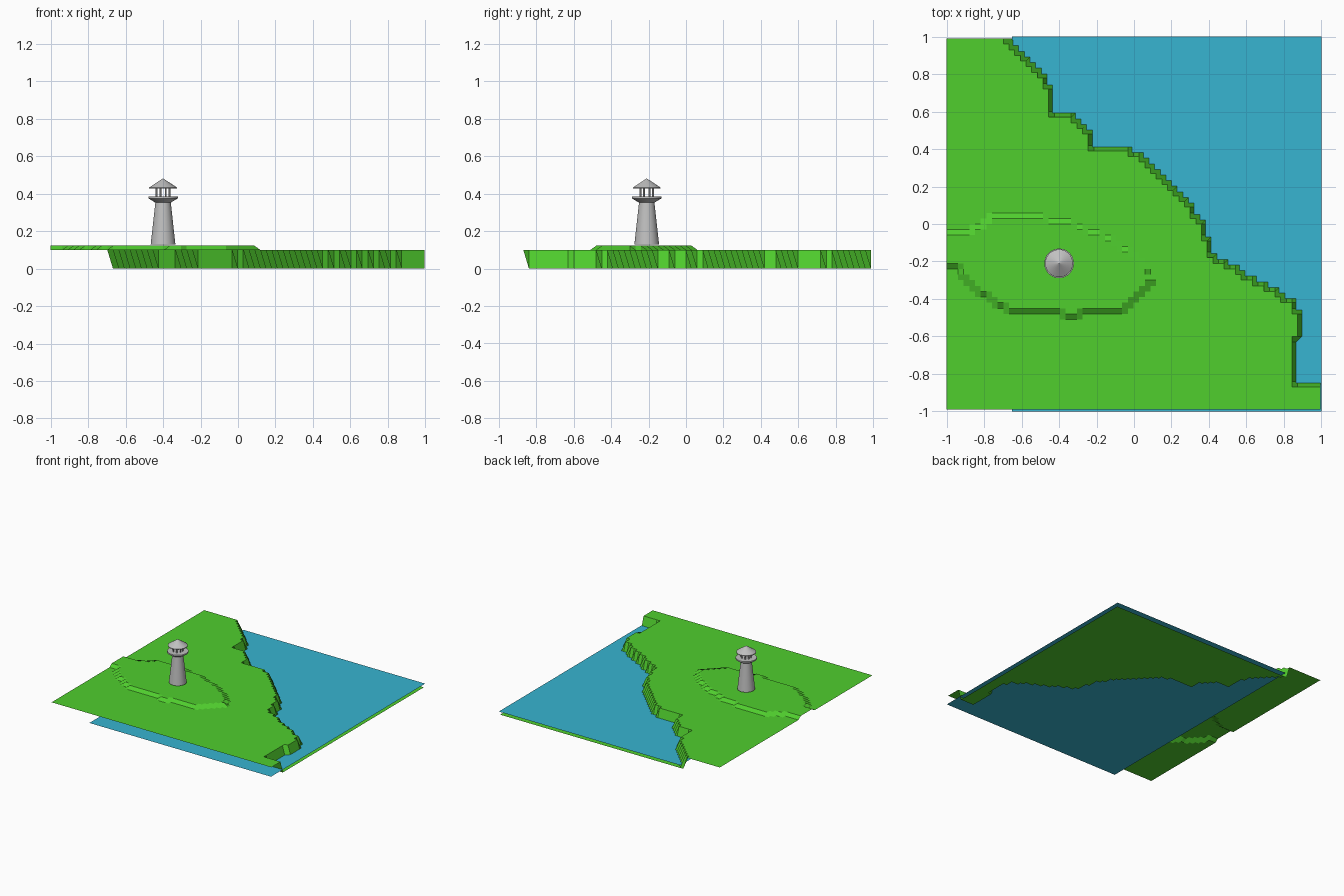
import bpy, bmesh, math

if "Cube" in bpy.data.objects:
    bpy.data.objects.remove(bpy.data.objects["Cube"])

def material(name, rgb):
    m = bpy.data.materials.new(name)
    m.diffuse_color = (*rgb, 1)
    m.use_nodes = True
    m.node_tree.nodes["Principled BSDF"].inputs["Base Color"].default_value = m.diffuse_color
    return m

GRASS = material("grass green", (0.080, 0.62, 0.027))
SEA = material("sea blue", (0.038, 0.46, 0.64))
STONE = material("stone grey", (0.53, 0.53, 0.53))

def finish(bm, name, mat):
    me = bpy.data.meshes.new(name)
    bm.to_mesh(me)
    bm.free()
    ob = bpy.data.objects.new(name, me)
    bpy.context.collection.objects.link(ob)
    me.materials.append(mat)
    return ob

def inside(x, y, poly):
    hit = False
    for (x1, y1), (x2, y2) in zip(poly, poly[1:] + poly[:1]):
        if (y1 > y) != (y2 > y) and x < x1 + (y - y1) * (x2 - x1) / (y2 - y1):
            hit = not hit
    return hit

# Outlines of the land and of the low hill, seen from above
COAST = [(-2, 2), (-0.69, 2), (-0.68, 1.0), (-0.56, 0.87), (-0.45, 0.74), (-0.43, 0.58),
         (-0.33, 0.58), (-0.24, 0.48), (-0.24, 0.42), (-0.05, 0.42), (0.06, 0.34),
         (0.16, 0.25), (0.30, 0.10), (0.38, -0.03), (0.42, -0.17), (0.57, -0.25),
         (0.66, -0.31), (0.79, -0.37), (0.80, -0.42), (0.86, -0.42), (0.885, -0.51),
         (0.87, -0.65), (0.855, -0.67), (0.855, -0.83), (0.89, -0.865), (2, -0.865), (2, -2), (-2, -2)]
HILL = [(-2, -0.07), (-0.88, -0.055), (-0.83, -0.01), (-0.77, 0.035), (-0.50, 0.035),
        (-0.32, 0.0), (-0.09, -0.10), (0.03, -0.20), (0.11, -0.30), (0.03, -0.38),
        (-0.06, -0.475), (-0.28, -0.475), (-0.34, -0.50), (-0.40, -0.475), (-0.66, -0.475),
        (-0.80, -0.38), (-0.91, -0.28), (-0.93, -0.23), (-2, -0.22)]

def height(x, y):
    if not inside(x, y, COAST):
        return 0.0
    return 0.122 if inside(x, y, HILL) else 0.10

# Terrain: one open stepped sheet, land above and sea floor below
N = 66
bm = bmesh.new()
rows = []
for j in range(N + 1):
    y = -0.99 + 1.98 * j / N
    xs = [-1 + 1.995 * i / N for i in range(N + 1)]
    rows.append([bm.verts.new((x, y, height(x, y))) for x in xs])
for j in range(N):
    for i in range(N):
        bm.faces.new((rows[j][i], rows[j][i + 1], rows[j + 1][i + 1], rows[j + 1][i]))
finish(bm, "terrain", GRASS)

# Water sheet
bm = bmesh.new()
bm.faces.new([bm.verts.new((x, y, 0.028)) for x, y in ((-0.65, -1), (1, -1), (1, 1), (-0.65, 1))])
finish(bm, "water", SEA)

# Lighthouse
CX, CY = -0.40, -0.21

def lathe(name, profile, sides=32):
    bm = bmesh.new()
    rings = []
    for r, z in profile:
        rings.append([bm.verts.new((CX + r * math.cos(2 * math.pi * k / sides),
                                    CY + r * math.sin(2 * math.pi * k / sides), z))
                      for k in range(sides)])
    for a, b in zip(rings, rings[1:]):
        for k in range(sides):
            n = (k + 1) % sides
            bm.faces.new((a[k], a[n], b[n], b[k]))
    bm.faces.new(rings[0][::-1])
    bm.faces.new(rings[-1])
    ob = finish(bm, name, STONE)
    bpy.ops.object.select_all(action='DESELECT')
    bpy.context.view_layer.objects.active = ob
    ob.select_set(True)
    bpy.ops.object.shade_smooth_by_angle(angle=math.radians(30))

lathe("tower", [(0.066, 0.128), (0.041, 0.355)])
lathe("gallery", [(0.041, 0.352), (0.079, 0.375), (0.079, 0.386)])
lathe("roof", [(0.074, 0.428), (0.074, 0.433), (0.001, 0.481)])

# Lantern posts
bm = bmesh.new()
for k in range(8):
    a = math.pi * (k + 0.5) / 4
    made = bmesh.ops.create_cone(bm, cap_ends=True, segments=8, radius1=0.005, radius2=0.005, depth=0.046)
    bmesh.ops.translate(bm, verts=made["verts"],
                        vec=(CX + 0.037 * math.cos(a), CY + 0.037 * math.sin(a), 0.407))
finish(bm, "lantern_posts", STONE)
